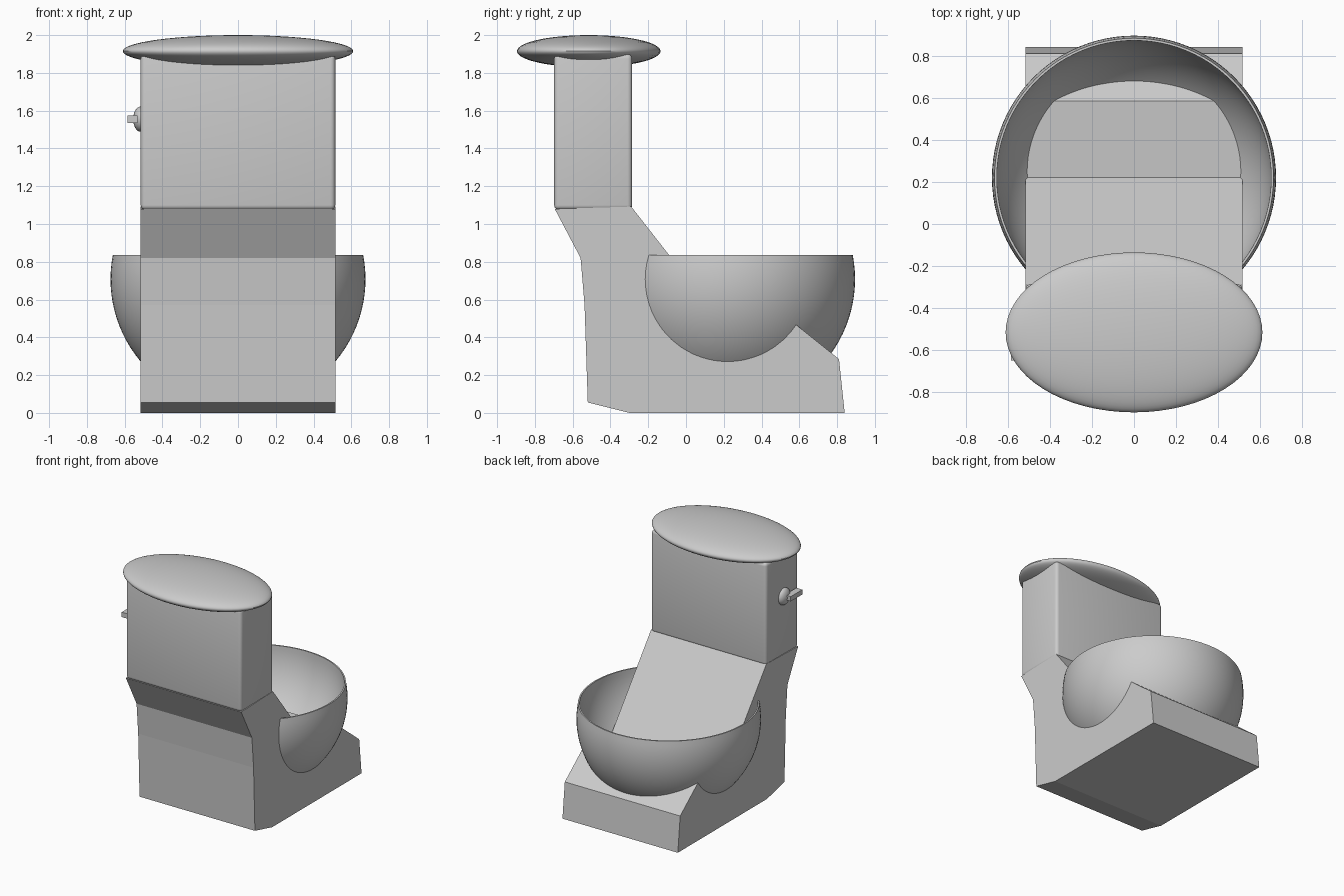
import bpy, bmesh, math

if "Cube" in bpy.data.objects:
    bpy.data.objects.remove(bpy.data.objects["Cube"])


def add_object(name, bm, smooth=True):
    bmesh.ops.recalc_face_normals(bm, faces=bm.faces)
    me = bpy.data.meshes.new(name)
    bm.to_mesh(me)
    bm.free()
    ob = bpy.data.objects.new(name, me)
    bpy.context.collection.objects.link(ob)
    if smooth:
        bpy.ops.object.select_all(action='DESELECT')
        ob.select_set(True)
        bpy.context.view_layer.objects.active = ob
        bpy.ops.object.shade_smooth_by_angle(angle=math.radians(35))
    return ob


def box(name, lo, hi, bevel=0.0):
    bm = bmesh.new()
    bmesh.ops.create_cube(bm, size=1)
    for v in bm.verts:
        v.co = [(a + b) / 2 + c * (b - a) for a, b, c in zip(lo, hi, v.co)]
    if bevel:
        bmesh.ops.bevel(bm, geom=bm.edges[:], offset=bevel, segments=4,
                        profile=0.5, affect='EDGES')
    return add_object(name, bm)


def ellipsoid(name, center, radii, segs=64, rings=32):
    bm = bmesh.new()
    bmesh.ops.create_uvsphere(bm, u_segments=segs, v_segments=rings, radius=1)
    for v in bm.verts:
        v.co = [c + r * k for c, r, k in zip(center, radii, v.co)]
    return add_object(name, bm)


def lathe(name, profile, center_y, segs=96):
    bm = bmesh.new()
    verts = [bm.verts.new((r, center_y, z)) for r, z in profile]
    edges = [bm.edges.new(p) for p in zip(verts, verts[1:])]
    bmesh.ops.spin(bm, geom=verts + edges, cent=(0, center_y, 0), axis=(0, 0, 1),
                   angle=2 * math.pi, steps=segs)
    bmesh.ops.remove_doubles(bm, verts=bm.verts, dist=1e-5)
    return add_object(name, bm)


# Pedestal: side profile (y, z) extruded across the width
W = 0.515
side = [(-0.30, 0), (0.84, 0), (0.81, 0.285), (0.585, 0.465), (0.22, 0.44),
        (-0.29, 1.092), (-0.695, 1.08), (-0.558, 0.82), (-0.537, 0.57), (-0.52, 0.055)]
bm = bmesh.new()
face = bm.faces.new([bm.verts.new((-W, y, z)) for y, z in side])
new = bmesh.ops.extrude_face_region(bm, geom=[face])['geom']
bmesh.ops.translate(bm, vec=(2 * W, 0, 0),
                    verts=[g for g in new if isinstance(g, bmesh.types.BMVert)])
add_object("pedestal", bm, smooth=False)

# Bowl: spherical outside cut flat at the rim, slightly shallower inside
R, CZ, RIM, N = 0.675, 0.708, 0.835, 28
top = math.asin((RIM - CZ) / R)
profile = []
for i in range(N + 1):
    a = -math.pi / 2 + (top + math.pi / 2) * i / N
    profile.append((R * math.cos(a), CZ + R * math.sin(a)))
for i in range(N + 1):
    a = math.pi / 2 * i / N
    profile.append((0.652 * math.cos(a), RIM - 0.628 * math.sin(a)))
lathe("bowl", profile, 0.22)

# Tank with softly rounded edges, and its domed lid
box("tank", (-W, -0.698, 1.075), (W, -0.285, 1.9), bevel=0.025)
ellipsoid("tank_lid", (0, -0.515, 1.915), (0.61, 0.38, 0.085))

# Flush handle: round boss and square lever on the left side
ellipsoid("handle_boss", (-W, -0.51, 1.555), (0.04, 0.067, 0.067), 32, 16)
box("flush_lever", (-0.585, -0.648, 1.535), (-0.532, -0.5, 1.574))
